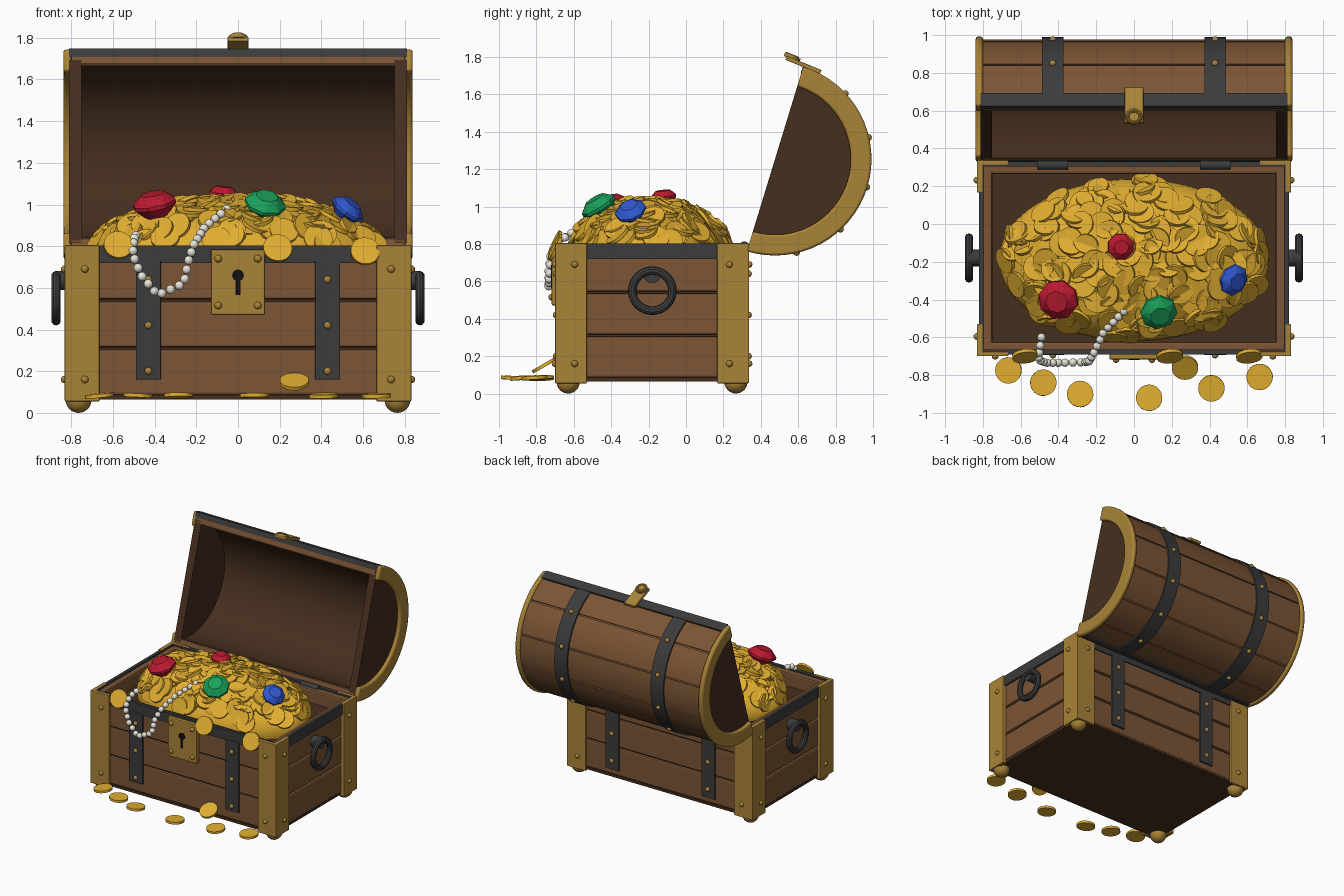
import bpy, bmesh, math, random
from mathutils import Vector, Matrix

if "Cube" in bpy.data.objects:
    bpy.data.objects.remove(bpy.data.objects["Cube"])
random.seed(4)

def mat(name, r, g, b):
    m = bpy.data.materials.new(name)
    m.diffuse_color = (r, g, b, 1)
    m.use_nodes = True
    m.node_tree.nodes["Principled BSDF"].inputs["Base Color"].default_value = m.diffuse_color
    return m
WOOD = mat("wood", .20, .09, .035)
DARK = mat("dark_wood", .06, .028, .013)
IRON = mat("iron", .045, .045, .045)
BRASS = mat("brass", .40, .23, .04)
GOLD = mat("gold", .75, .42, .03)
BLACK = mat("black", .005, .005, .005)
PEARL = mat("pearl", .8, .78, .7)
RED, GREEN, BLUE = mat("red_gem", .5, .01, .03), mat("green_gem", .01, .35, .1), mat("blue_gem", .03, .1, .65)

def finish(name, bm, m, smooth=True, bevel=0):
    bmesh.ops.recalc_face_normals(bm, faces=bm.faces)
    me = bpy.data.meshes.new(name)
    bm.to_mesh(me)
    bm.free()
    me.materials.append(m)
    o = bpy.data.objects.new(name, me)
    bpy.context.collection.objects.link(o)
    if smooth:
        me.shade_smooth()
        me.set_sharp_from_angle(angle=math.radians(35))
    if bevel:
        b = o.modifiers.new("bevel", 'BEVEL')
        b.width, b.segments = bevel, 2
    return o

def box(name, x0, x1, y0, y1, z0, z1, m, bevel=0):
    bm = bmesh.new()
    bmesh.ops.create_cube(bm, size=1, matrix=Matrix.Translation(((x0+x1)/2, (y0+y1)/2, (z0+z1)/2))
                          @ Matrix.Diagonal((abs(x1-x0), abs(y1-y0), abs(z1-z0), 1)))
    return finish(name, bm, m, False, bevel)

def aim(p, n):
    return Matrix.Translation(p) @ Vector(n).to_track_quat('Z', 'Y').to_matrix().to_4x4()

def disc(name, p, n, r, h, m, seg=24):
    bm = bmesh.new()
    bmesh.ops.create_cone(bm, cap_ends=True, segments=seg, radius1=r, radius2=r, depth=h, matrix=aim(p, n))
    return finish(name, bm, m)

def balls(name, pts, r, m, u=12, v=8):
    bm = bmesh.new()
    for p in pts:
        bmesh.ops.create_uvsphere(bm, u_segments=u, v_segments=v, radius=r, matrix=Matrix.Translation(p))
    return finish(name, bm, m)

def torus(name, mtx, R, r, m):
    bm = bmesh.new()
    g = [[bm.verts.new(mtx @ Vector(((R+r*math.cos(j*math.pi/5))*math.cos(i*math.pi/16),
          (R+r*math.cos(j*math.pi/5))*math.sin(i*math.pi/16), r*math.sin(j*math.pi/5))))
          for j in range(10)] for i in range(32)]
    for i in range(32):
        for j in range(10):
            k, l = (i+1) % 32, (j+1) % 10
            bm.faces.new((g[i][j], g[k][j], g[k][l], g[i][l]))
    return finish(name, bm, m)

# Lid arcs: curved slabs around the axis of the opened lid
CY, CZ, A0, A1 = .476, 1.254, -107, 73
def lid_pt(x, r, a):
    a = math.radians(a)
    return Vector((x, CY + r*math.cos(a), CZ + r*math.sin(a)))

def arc(name, x0, x1, r0, r1, m, a0=A0, a1=A1, n=32, bevel=0):
    bm = bmesh.new()
    rows = []
    for i in range(n+1):
        a = a0 + (a1-a0)*i/n
        rows.append([bm.verts.new(lid_pt(x, r, a)) for x, r in ((x0, r0), (x1, r0), (x1, r1), (x0, r1))])
    for p, q in zip(rows, rows[1:]):
        for j in range(4):
            k = (j+1) % 4
            bm.faces.new((p[j], p[k], q[k], q[j]))
    bm.faces.new(rows[0])
    bm.faces.new(rows[-1])
    bmesh.ops.remove_doubles(bm, verts=bm.verts, dist=1e-5)
    return finish(name, bm, m, True, bevel)

# Chest body: core, planks on four sides, iron rim
F, B = -.68, .32
box("body_core", -.78, .78, F+.02, B-.02, .07, .68, DARK)
box("body_bottom", -.80, .80, F, B, .065, .085, DARK)
for z0, z1 in ((.085, .305), (.315, .535), (.545, .79)):
    box("front_plank", -.8, .8, F, F+.055, z0, z1, WOOD, .012)
    box("back_plank", -.8, .8, B-.055, B, z0, z1, WOOD, .012)
    for s in (-1, 1):
        box("side_plank", s*.75, s*.805, F+.03, B-.03, z0, z1, WOOD, .012)
box("front_rim", -.815, .815, F-.01, F+.015, .72, .803, IRON)
box("back_rim", -.815, .815, B-.015, B+.01, .72, .803, IRON)
rivets = []
for s in (-1, 1):
    box("side_rim", s*.795, s*.82, F, B, .72, .803, IRON)
    # Corner brackets, feet and rivets
    for y, d in ((-.70, 1), (.337, -1)):
        box("corner_bracket_face", s*.665, s*.83, y, y+d*.025, .055, .805, BRASS, .005)
        box("corner_bracket_side", s*.80, s*.832, y, y+d*.17, .055, .805, BRASS, .005)
        balls("foot", [(s*.765, y+d*.07, .062)], .062, BRASS, 20, 12)
        for z in (.16, .69):
            rivets += [(s*.735, y, z), (s*.832, y+d*.105, z)]
    # Straps on the body and lid
    x = s*.43
    box("front_strap", x-.06, x+.06, F-.014, F+.01, .16, .73, IRON, .004)
    box("back_strap", x-.06, x+.06, B-.01, B+.014, .13, .73, IRON, .004)
    rivets += [(x, y, z) for y in (F-.014, B+.014) for z in (.2, .42, .64)]
    arc("lid_strap", x-.058, x+.058, .49, .513, IRON)
    rivets += [lid_pt(x, .513, a) for a in (43, 13, -17, -47, -77)]
    disc("hinge", (x, .312, .79), (1, 0, 0), .024, .16, IRON, 16)
    # Side ring handles
    torus("handle_ring", Matrix.Translation((s*.873, -.18, .55)) @ Matrix.Rotation(math.pi/2, 4, 'Y'), .107, .023, IRON)
    disc("handle_mount", (s*.84, -.18, .635), (1, 0, 0), .045, .08, IRON)
    # Lid ends
    arc("lid_end_panel", s*.752, s*.812, 0, .46, DARK)
    arc("lid_end_band", s*.80, s*.838, .405, .516, BRASS, bevel=.012)

# Lid shell, planks and iron lips
arc("lid_lining", -.76, .76, .43, .445, DARK)
arc("lid_shell", -.80, .80, .44, .49, WOOD)
for i in range(6):
    a = A0 + 30*i
    arc("lid_plank", -.80, .80, .48, .501, WOOD, a+.7, a+29.3, 6)
arc("lid_lip_front", -.812, .812, .475, .516, IRON, 65, 73.3, 3)
arc("lid_lip_back", -.812, .812, .475, .512, IRON, -107.3, -100, 3)

# Hasp on the lid edge
h = box("hasp", -.05, .05, -.1, .1, -.011, .011, BRASS, .004)
h.matrix_world = Matrix.Translation((0, .628, 1.757)) @ Matrix.Rotation(math.radians(-22), 4, 'X')
hn = Vector((0, .375, .927))
disc("hasp_disc", (0, .568, 1.797), hn, .045, .02, BRASS)
torus("hasp_ring", aim((0, .568, 1.806), hn), .032, .008, BRASS)

# Lock plate and keyhole
box("lock_plate", -.13, .13, -.718, -.68, .47, .785, BRASS, .008)
disc("keyhole_round", (0, -.718, .66), (0, 1, 0), .028, .006, BLACK)
box("keyhole_slot", -.012, .012, -.721, -.715, .565, .66, BLACK)
rivets += [(sx*.095, -.718, z) for sx in (-1, 1) for z in (.515, .74)]
balls("rivets", rivets, .018, BRASS)

# Treasure mound
C, R = Vector((0, -.19, .72)), Vector((.715, .43, .30))
bm = bmesh.new()
bmesh.ops.create_uvsphere(bm, u_segments=48, v_segments=24, radius=1,
                          matrix=Matrix.Translation(C) @ Matrix.Diagonal((*R, 1)))
finish("gold_mound", bm, GOLD)

def mound(x, y):
    u, v = x/R.x, (y-C.y)/R.y
    w = math.sqrt(max(0, 1-u*u-v*v))
    return Vector((x, y, C.z + R.z*w)), Vector((u/R.x, v/R.y, w/R.z)).normalized()

def coin(p, n):
    disc("coin", p, n, .07, .018, GOLD, 22)

for i in range(190):
    t, q = i*2.39996 + random.uniform(-.3, .3), .965*math.sqrt((i+.5)/190)
    p, n = mound(R.x*q*math.cos(t), C.y + R.y*q*math.sin(t))
    j = Vector([random.uniform(-.33, .33) for _ in range(3)])
    coin(p + n*.008, n + j)

# Coins on the ground and over the rim
for x, y in ((-.665, -.775), (-.48, -.84), (-.285, -.9), (.08, -.92), (.41, -.87), (.665, -.81)):
    coin((x, y, .083), (random.uniform(-.1, .1), random.uniform(-.1, .1), 1))
coin((.27, -.76, .15), (0, -.5, .87))
for x, z in ((-.575, .805), (.19, .79), (.61, .775)):
    coin((x, -.70, z), (.1, -.88, .42))

# Faceted gems
def gem(name, p, n, r, m):
    bm = bmesh.new()
    M = aim(p, n)
    for k, z, off in ((.55, .5, 0), (1, .12, .5), (1, -.05, .5), (.5, -.55, 0)):
        for i in range(8):
            a = (i+off)*math.pi/4
            bm.verts.new(M @ Vector((r*k*math.cos(a), r*k*math.sin(a), r*z)))
    bmesh.ops.convex_hull(bm, input=bm.verts)
    bmesh.ops.dissolve_limit(bm, angle_limit=.01, verts=bm.verts, edges=bm.edges)
    finish(name, bm, m, False)
gem("large_red_gem", (-.4, -.4, 1.0), (-.2, -.25, 1), .108, RED)
gem("small_red_gem", (-.07, -.12, 1.05), (.1, -.1, 1), .072, RED)
gem("green_gem", (.13, -.465, 1.0), (.2, -.55, .9), .10, GREEN)
gem("blue_gem", (.525, -.295, .975), (.6, -.3, .8), .086, BLUE)

# Pearl string draped over the front
path = [Vector(p) for p in ((-.49, -.6, .85), (-.5, -.67, .83), (-.505, -.72, .76), (-.465, -.735, .66),
        (-.385, -.735, .565), (-.26, -.732, .62), (-.235, -.725, .74), (-.21, -.68, .81),
        (-.16, -.57, .89), (-.05, -.46, .98))]
pearls, carry, step = [], 0, .046
for a, b in zip(path, path[1:]):
    L = (b-a).length
    while carry < L:
        pearls.append(a.lerp(b, carry/L))
        carry += step
    carry -= L
balls("pearl_string", pearls, .022, PEARL, 14, 10)
